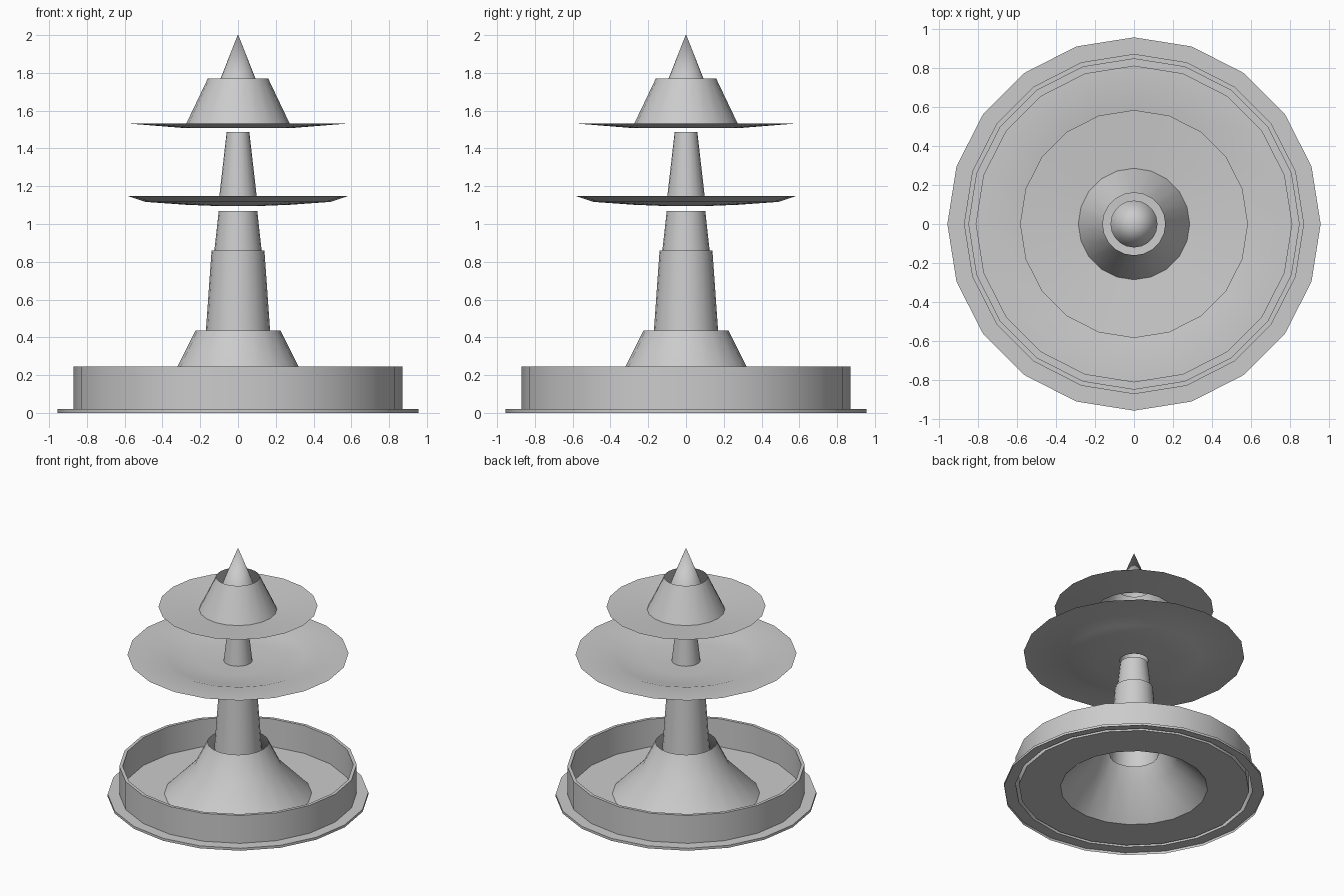
import bpy, bmesh, math

if "Cube" in bpy.data.objects:
    bpy.data.objects.remove(bpy.data.objects["Cube"])

SIDES = 20


def lathe(name, profile):
    """Revolve (radius, z) points, given outside-in / bottom-up, into a 20-sided open shell."""
    bm = bmesh.new()
    rings = []
    for r, z in profile:
        if r == 0:
            rings.append([bm.verts.new((0, 0, z))] * SIDES)
        else:
            rings.append([bm.verts.new((r * math.cos(2 * math.pi * i / SIDES),
                                        r * math.sin(2 * math.pi * i / SIDES), z))
                          for i in range(SIDES)])
    for a, b in zip(rings, rings[1:]):
        for i in range(SIDES):
            j = (i + 1) % SIDES
            quad = [a[i], a[j], b[j], b[i]]
            bm.faces.new(list(dict.fromkeys(quad)))
    mesh = bpy.data.meshes.new(name)
    bm.to_mesh(mesh)
    bm.free()
    ob = bpy.data.objects.new(name, mesh)
    bpy.context.collection.objects.link(ob)
    bpy.ops.object.select_all(action='DESELECT')
    ob.select_set(True)
    bpy.context.view_layer.objects.active = ob
    bpy.ops.object.shade_smooth_by_angle(angle=math.radians(35))
    return ob


# Ground flange, hollow basin wall, floor and flared central foot
lathe("basin", [(0.955, 0), (0.955, 0.02), (0.87, 0.02), (0.87, 0.245), (0.845, 0.245),
                (0.845, 0.02), (0.54, 0.02), (0.32, 0.245), (0.225, 0.435)])

# Two-stage pillar standing loose inside the foot
lathe("lower_pillar", [(0.18, 0.30), (0.17, 0.435), (0.14, 0.86), (0.125, 0.86), (0.102, 1.07)])

# Wide dish with flat lip, rising into the upper pillar
lathe("middle_dish", [(0.81, 1.147), (0.58, 1.147), (0.49, 1.117), (0.28, 1.102),
                      (0.105, 1.095), (0.06, 1.487)])

# Small dish rising into an open collar
lathe("top_dish", [(0.583, 1.532), (0.285, 1.508), (0.16, 1.77)])

# Pointed spout inside the collar
lathe("spire", [(0.12, 1.70), (0, 2.005)])
